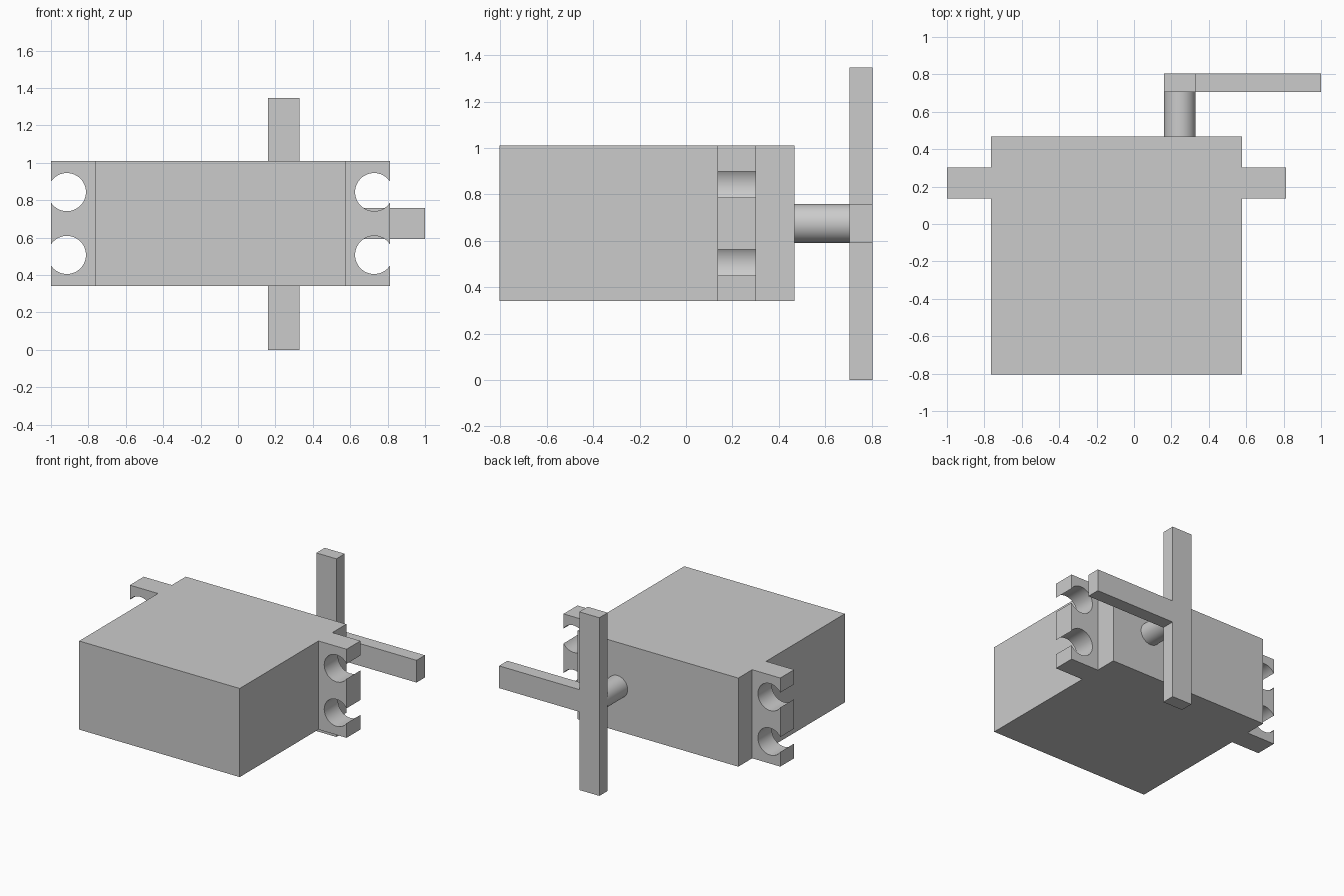
import bpy, bmesh, math
from mathutils import Vector

cube = bpy.data.objects.get("Cube")
if cube:
    bpy.data.objects.remove(cube, do_unlink=True)

grey = bpy.data.materials.new("plain_grey")
grey.use_nodes = True
colour = (0.6, 0.6, 0.6, 1)
grey.diffuse_color = colour
grey.node_tree.nodes["Principled BSDF"].inputs["Base Color"].default_value = colour


def extrude_profile(name, points, y0, y1):
    """Extrude an outline in the XZ plane from y0 to y1."""
    bm = bmesh.new()
    face = bm.faces.new([bm.verts.new((x, y0, z)) for x, z in points])
    result = bmesh.ops.extrude_face_region(bm, geom=[face])
    moved = [v for v in result["geom"] if isinstance(v, bmesh.types.BMVert)]
    bmesh.ops.translate(bm, verts=moved, vec=Vector((0, y1 - y0, 0)))
    bmesh.ops.recalc_face_normals(bm, faces=bm.faces)
    mesh = bpy.data.meshes.new(name)
    bm.to_mesh(mesh)
    bm.free()
    mesh.materials.append(grey)
    obj = bpy.data.objects.new(name, mesh)
    bpy.context.collection.objects.link(obj)
    return obj


def smooth(obj):
    bpy.ops.object.select_all(action="DESELECT")
    obj.select_set(True)
    bpy.context.view_layer.objects.active = obj
    bpy.ops.object.shade_smooth_by_angle(angle=math.radians(30))


bottom, top = 0.34, 1.01
middle = (bottom + top) / 2
body_left, body_right = 0.578, -0.765

# Main housing
extrude_profile("housing", [(body_right, bottom), (body_left, bottom),
                            (body_left, top), (body_right, top)], -0.805, 0.468)


# Mounting flanges, each with two round holes that break through the outer edge
def flange(name, inner, outer):
    side = 1 if outer > inner else -1
    radius, inset, steps = 0.102, 0.085, 40
    half = math.acos(inset / radius)
    points = [(inner, bottom), (outer, bottom)]
    for z in (middle - 0.168, middle + 0.168):
        for i in range(steps + 1):
            a = -half - (2 * math.pi - 2 * half) * i / steps
            points.append((outer + side * (radius * math.cos(a) - inset),
                           z + radius * math.sin(a)))
    points += [(outer, top), (inner, top)]
    smooth(extrude_profile(name, points, 0.136, 0.302))


flange("left_flange", body_left, 0.813)
flange("right_flange", body_right, -1.0)

# Output shaft
shaft_x, arm = 0.245, 0.084
circle = [(shaft_x + arm * math.cos(math.tau * i / 48),
           middle + arm * math.sin(math.tau * i / 48)) for i in range(48)]
smooth(extrude_profile("shaft", circle, 0.468, 0.705))

# Three-armed horn
low, high = middle - arm, middle + arm
near, far = shaft_x - arm, shaft_x + arm
extrude_profile("horn", [(near, 0), (far, 0), (far, low), (1, low), (1, high),
                         (far, high), (far, 1.347), (near, 1.347)], 0.705, 0.805)
